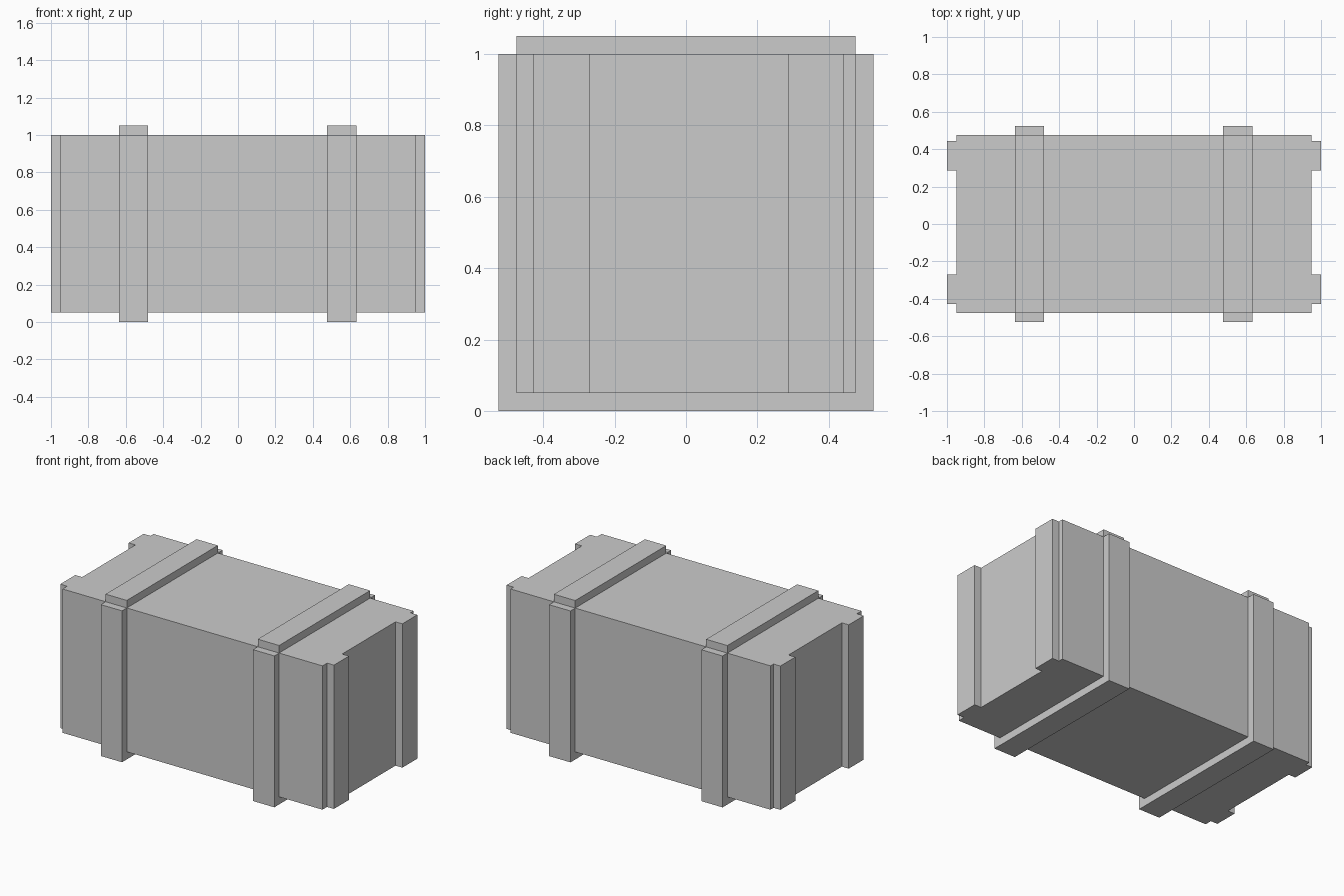
import bpy
import bmesh
from mathutils import Matrix, Vector

if "Cube" in bpy.data.objects:
    bpy.data.objects.remove(bpy.data.objects["Cube"])


def box(name, lo, hi):
    lo, hi = Vector(lo), Vector(hi)
    bm = bmesh.new()
    bmesh.ops.create_cube(bm, size=1.0, matrix=Matrix.Diagonal((*(hi - lo), 1.0)))
    mesh = bpy.data.meshes.new(name)
    bm.to_mesh(mesh)
    bm.free()
    obj = bpy.data.objects.new(name, mesh)
    obj.location = (lo + hi) / 2
    bpy.context.collection.objects.link(obj)
    return obj


HX, HY = 0.95, 0.475    # half size of the crate body
BOTTOM, TOP = 0.05, 1.0
T = 0.05                # batten thickness

# Main crate body
box("crate_body", (-HX, -HY, BOTTOM), (HX, HY, TOP))

# Two bands of battens wrapping the front, back, lid and underside
for side, x0, x1 in (("left", -0.635, -0.48), ("right", 0.477, 0.633)):
    box(f"front_batten_{side}", (x0, -HY - T, 0), (x1, -HY, TOP))
    box(f"back_batten_{side}", (x0, HY, 0), (x1, HY + T, TOP))
    box(f"lid_batten_{side}", (x0, -HY, TOP), (x1, HY, TOP + T))
    box(f"base_batten_{side}", (x0, -HY, 0), (x1, HY, BOTTOM))

# Upright battens on both ends
for end, x0, x1 in (("left", -HX - T, -HX), ("right", HX, HX + T)):
    for place, y0, y1 in (("front", -0.427, -0.27), ("back", 0.287, 0.443)):
        box(f"{end}_end_batten_{place}", (x0, y0, BOTTOM), (x1, y1, TOP))
